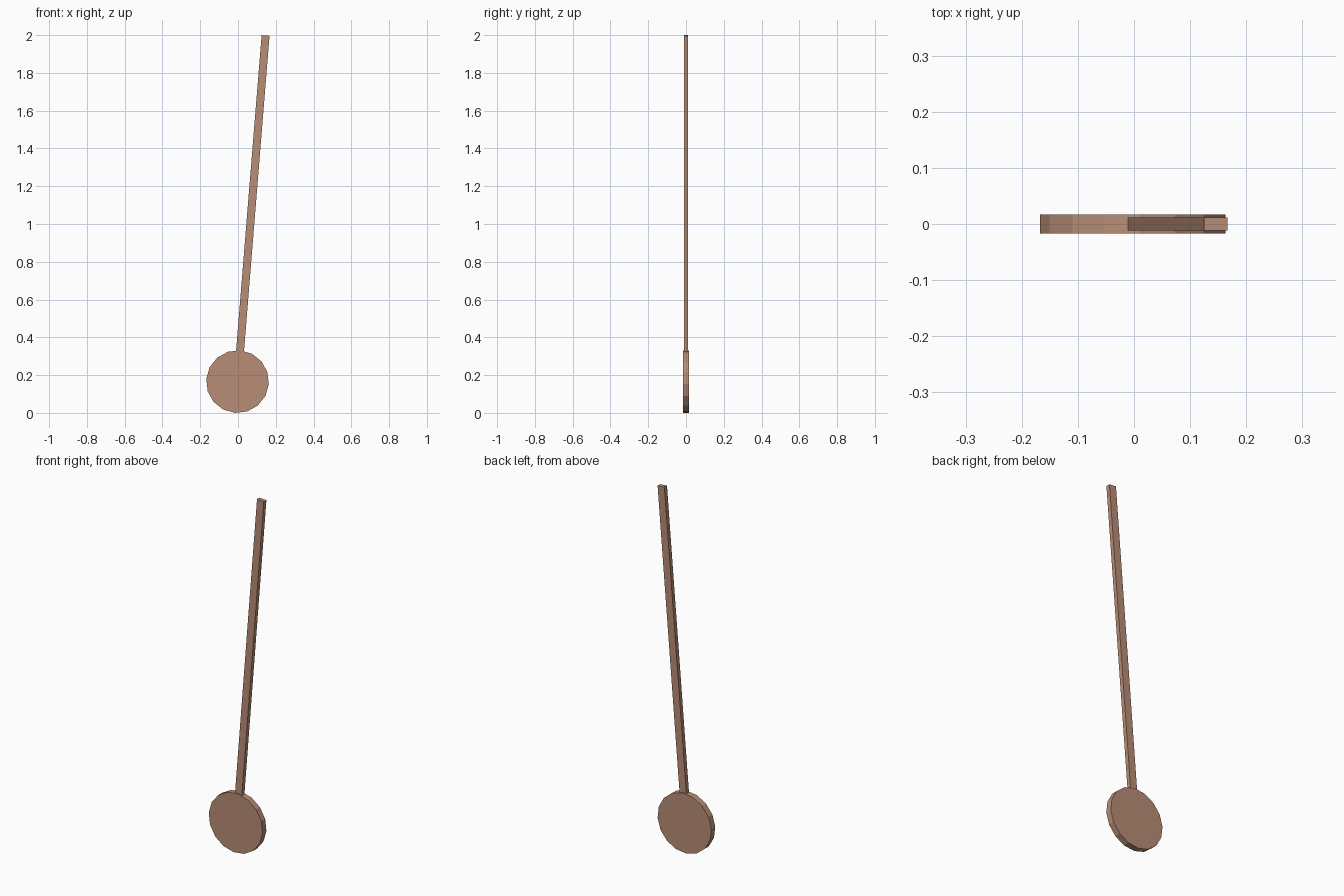
import bpy, math
from mathutils import Vector, Matrix

if "Cube" in bpy.data.objects:
    bpy.data.objects.remove(bpy.data.objects["Cube"])

TILT = math.radians(4.63)
wood = bpy.data.materials.new("copper_brown")
wood.diffuse_color = (0.48, 0.27, 0.18, 1)
wood.use_nodes = True
wood.node_tree.nodes["Principled BSDF"].inputs["Base Color"].default_value = wood.diffuse_color

# Pendulum bob: 16-sided disc facing the front, turned with the rod
bpy.ops.mesh.primitive_cylinder_add(vertices=16, radius=0.166, depth=0.034)
bob = bpy.context.object
bob.name = "pendulum_bob"
bob.matrix_world = (Matrix.Translation((-0.0025, 0, 0.1655))
                    @ Matrix.Rotation(TILT, 4, 'Y')
                    @ Matrix.Rotation(math.pi / 2, 4, 'X'))
bob.data.materials.append(wood)

# Pendulum rod: thin bar leaning to the right
bottom, top = Vector((0.011, 0, 0.325)), Vector((0.1455, 0, 1.998))
bpy.ops.mesh.primitive_cube_add(size=1)
rod = bpy.context.object
rod.name = "pendulum_rod"
rod.matrix_world = (Matrix.Translation((bottom + top) / 2)
                    @ Matrix.Rotation(TILT, 4, 'Y')
                    @ Matrix.Diagonal((0.042, 0.023, (top - bottom).length, 1)))
rod.data.materials.append(wood)
